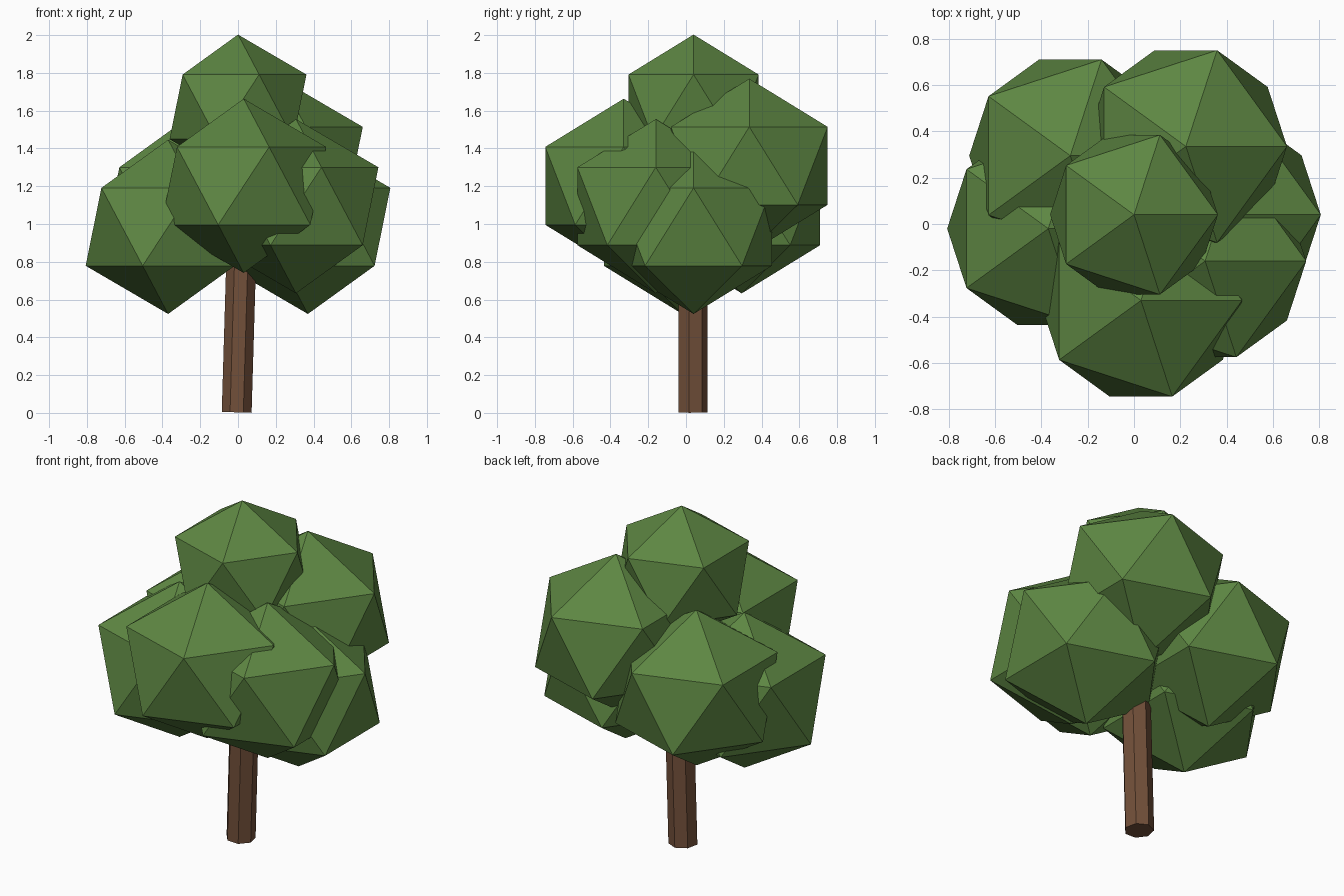
import bpy
import math

if "Cube" in bpy.data.objects:
    bpy.data.objects.remove(bpy.data.objects["Cube"])


def material(name, color):
    mat = bpy.data.materials.new(name)
    mat.diffuse_color = (*color, 1.0)
    mat.use_nodes = True
    mat.node_tree.nodes["Principled BSDF"].inputs["Base Color"].default_value = mat.diffuse_color
    return mat


leaf_green = material("leaf_green", (0.11, 0.24, 0.055))
bark_brown = material("bark_brown", (0.17, 0.08, 0.042))


# Foliage clumps: slightly flattened low-poly icospheres
def clump(name, center, radius):
    bpy.ops.mesh.primitive_ico_sphere_add(subdivisions=1, radius=1, location=center)
    obj = bpy.context.object
    obj.name = name
    obj.scale = (radius, radius, radius * 0.945)
    obj.data.materials.append(leaf_green)


clumps = {
    "foliage_top": ((0.0, 0.04, 1.62), 0.405),
    "foliage_left": ((-0.37, -0.02, 0.985), 0.488),
    "foliage_right": ((0.37, 0.04, 0.985), 0.488),
    "foliage_front_right": ((0.307, -0.16, 1.094), 0.488),
    "foliage_front": ((0.03, -0.33, 1.202), 0.488),
    "foliage_back_right": ((0.224, 0.335, 1.308), 0.488),
    "foliage_back_left": ((-0.275, 0.295, 1.094), 0.488),
}
for name, (center, radius) in clumps.items():
    clump(name, center, radius)

# Trunk: seven-sided post leaning slightly to the right
lean = math.radians(1.7)
length = 1.2
bpy.ops.mesh.primitive_cylinder_add(
    vertices=7, radius=0.081, depth=length,
    location=(-0.007 + math.sin(lean) * length / 2, 0.034,
              0.003 + math.cos(lean) * length / 2),
    rotation=(0, lean, 0))
trunk = bpy.context.object
trunk.name = "trunk"
trunk.data.materials.append(bark_brown)
